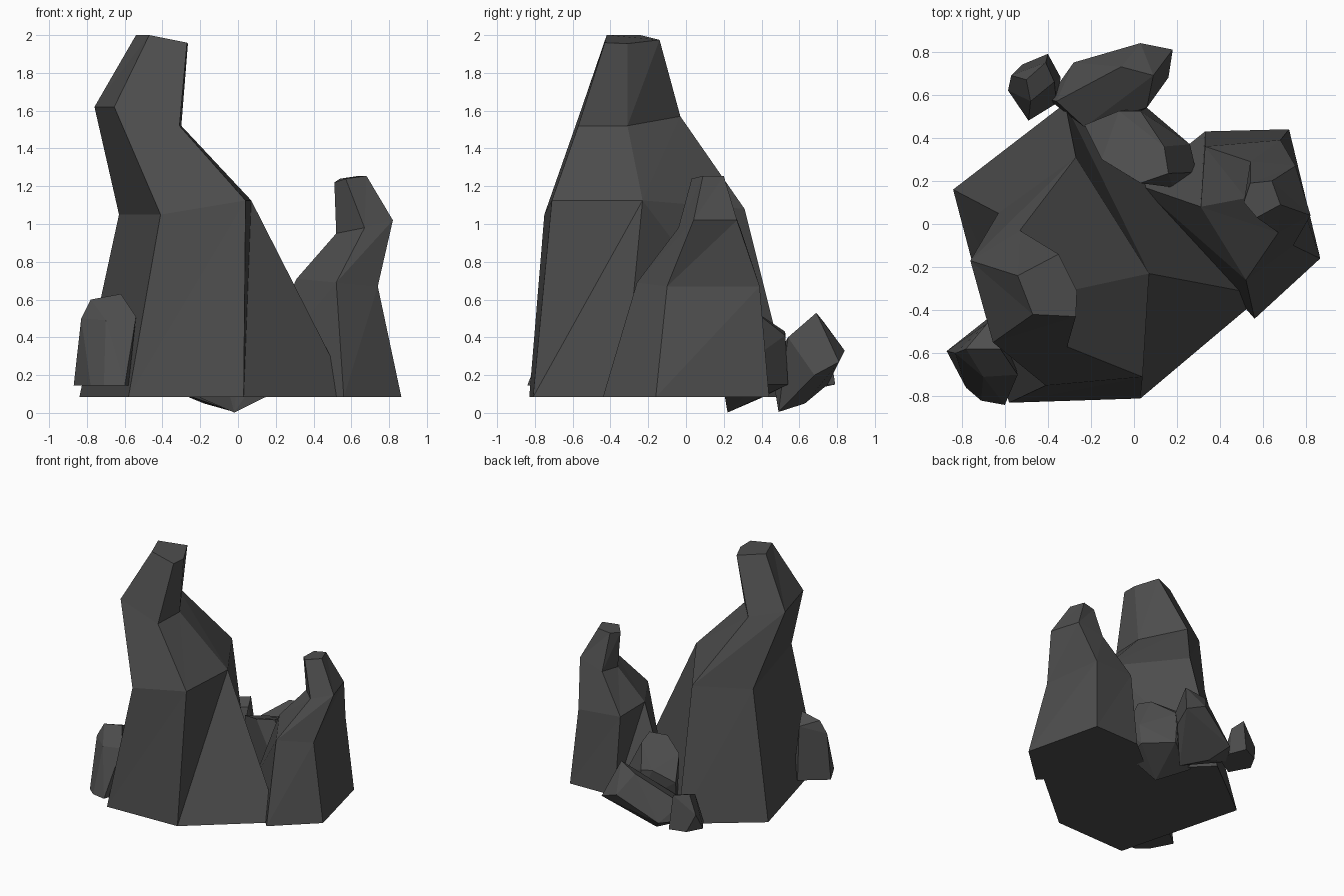
import bpy, bmesh

stone = bpy.data.materials.new("dark_grey_stone")
stone.diffuse_color = (0.075, 0.075, 0.075, 1)
BASE = 0.083


def finish(bm, name):
    bmesh.ops.recalc_face_normals(bm, faces=bm.faces[:])
    mesh = bpy.data.meshes.new(name)
    bm.to_mesh(mesh)
    bm.free()
    mesh.materials.append(stone)
    bpy.context.collection.objects.link(bpy.data.objects.new(name, mesh))


def spire(name, rings, flips=()):
    """Skin a stack of rings with triangles and cap both ends."""
    bm = bmesh.new()
    loops = [[bm.verts.new(p) for p in ring] for ring in rings]
    n = len(rings[0])
    for t, (low, high) in enumerate(zip(loops, loops[1:])):
        for i in range(n):
            j = (i + 1) % n
            if (t, i) in flips:
                bm.faces.new((low[i], low[j], high[i]))
                bm.faces.new((low[j], high[j], high[i]))
            else:
                bm.faces.new((low[i], low[j], high[j]))
                bm.faces.new((low[i], high[j], high[i]))
    bm.faces.new(loops[0][::-1])
    bm.faces.new(loops[-1])
    finish(bm, name)


def boulder(name, points):
    """Faceted rock as the convex hull of its corners."""
    bm = bmesh.new()
    for p in points:
        bm.verts.new(p)
    bmesh.ops.convex_hull(bm, input=bm.verts[:])
    loose = [v for v in bm.verts if not v.link_faces]
    bmesh.ops.delete(bm, geom=loose, context='VERTS')
    bmesh.ops.dissolve_limit(bm, angle_limit=0.15, verts=bm.verts[:], edges=bm.edges[:])
    finish(bm, name)


# Tall leaning spire
spire("tall_spire", [
    [(-.84, .16, BASE), (-.58, -.83, BASE), (.03, -.81, BASE),
     (.6, -.33, BASE), (-.32, .56, BASE)],
    [(-.63, .05, 1.05), (-.41, -.75, 1.05), (.04, -.71, 1.125),
     (.07, -.23, 1.125), (-.27, .31, 1.08)],
    [(-.76, -.17, 1.62), (-.655, -.55, 1.62), (-.31, -.57, 1.52),
     (-.3, -.31, 1.52), (-.53, -.03, 1.57)],
    [(-.54, -.24, 2), (-.47, -.42, 2), (-.27, -.43, 1.96),
     (-.265, -.31, 1.955), (-.35, -.14, 1.975)],
], flips={(0, 3)})

# Shorter spire on the right
spire("short_spire", [
    [(.56, -.44, BASE), (.865, -.16, BASE), (.72, .44, BASE),
     (.33, .43, BASE), (.02, .18, BASE)],
    [(.52, -.26, .69), (.74, -.1, .67), (.68, .39, .67), (.33, .36, .69), (.31, .08, .71)],
    [(.67, -.04, .98), (.82, .04, 1.02), (.75, .27, 1.02), (.54, .29, .97), (.52, .12, .95)],
    [(.57, .03, 1.24), (.68, .09, 1.255), (.64, .2, 1.255), (.54, .19, 1.24), (.51, .1, 1.22)],
])

# Small upright rock at the front left
boulder("front_left_rock", [
    (-.87, -.59, .145), (-.78, -.76, .145), (-.71, -.82, .145), (-.6, -.84, .145),
    (-.58, -.78, .145), (-.6, -.5, .145), (-.68, -.44, .145),
    (-.83, -.6, .5), (-.78, -.58, .6), (-.7, -.71, .49), (-.62, -.58, .63),
    (-.54, -.7, .51), (-.68, -.46, .57)])

# Tilted slab at the back
boulder("tilted_slab", [
    (.09, .69, .53), (-.06, .73, .48), (.18, .81, .27), (.03, .84, .33),
    (.16, .68, .2), (.06, .54, .4), (-.4, .58, .14), (-.36, .57, .26),
    (-.28, .75, .15), (-.23, .45, .25), (-.02, .49, .005), (-.18, .63, .05)])

# Block wedged between the spires
boulder("wedged_block", [
    (-.23, .46, .35), (-.07, .525, .43), (.03, .525, .41), (.14, .36, .54),
    (.16, .235, .57), (.03, .19, .56), (-.15, .3, .5), (.26, .37, .3), (.29, .24, .3),
    (.18, .17, .3), (.22, .2, .12), (.24, .37, .15), (.06, .54, .15),
    (-.2, .4, .08), (-.02, .22, .002)])

# Small rock at the back left
boulder("back_left_rock", [
    (-.585, .62, .14), (-.49, .48, .13), (-.36, .56, .13), (-.34, .68, .14),
    (-.4, .79, .15), (-.52, .74, .14), (-.57, .69, .27), (-.5, .67, .41),
    (-.41, .75, .41), (-.48, .57, .37), (-.37, .66, .37)])
